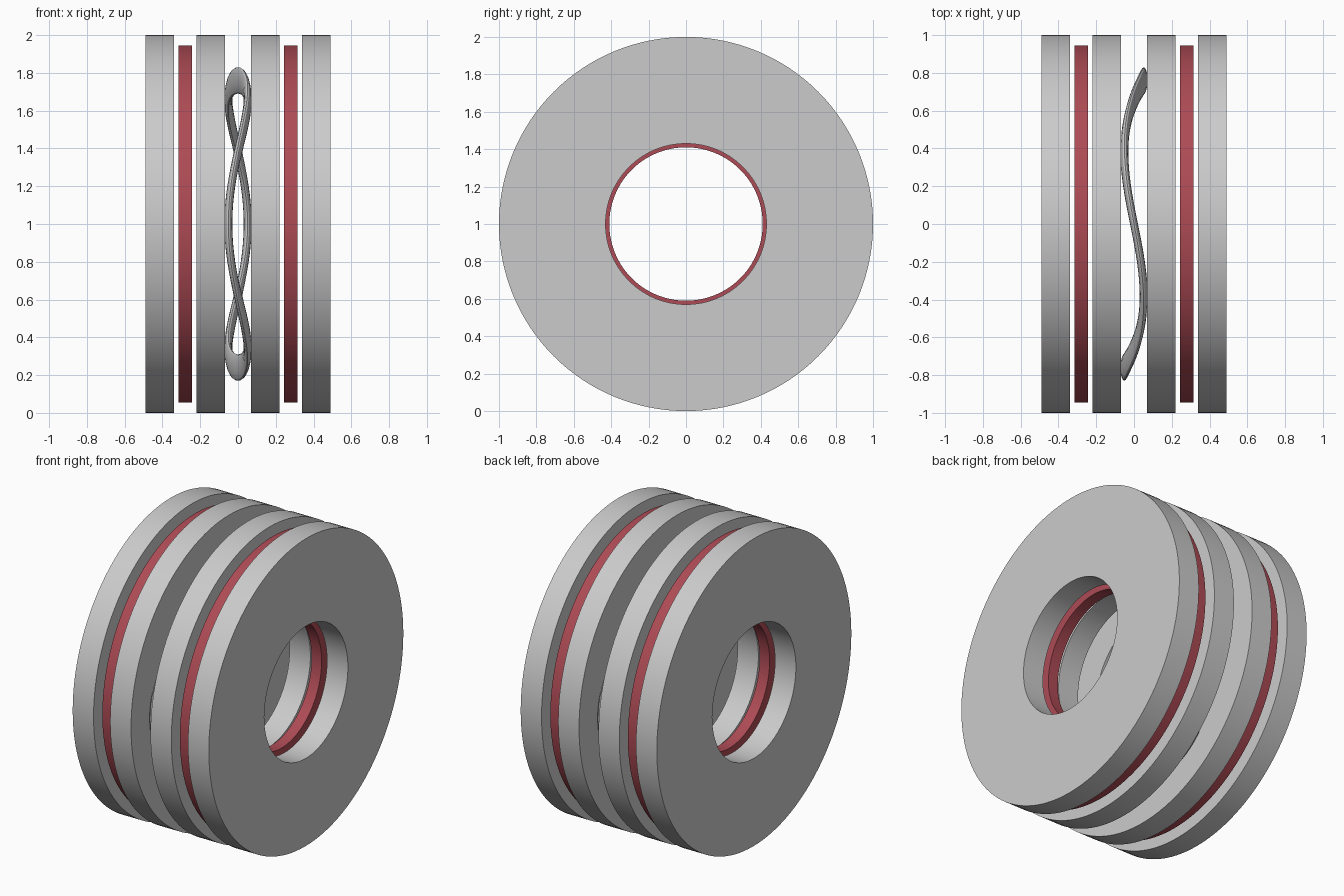
import bpy, bmesh
from math import sin, cos, pi, radians

if "Cube" in bpy.data.objects:
    bpy.data.objects.remove(bpy.data.objects["Cube"])


def swept_ring(name, section, segments, wave=0.0, color=None):
    """Sweep an (x, radius) section around the x axis, optionally waving it three times."""
    bm = bmesh.new()
    loops = []
    for i in range(segments):
        a = 2 * pi * i / segments
        shift = wave * cos(3 * a)
        loops.append([bm.verts.new((x + shift, r * cos(a), 1 + r * sin(a)))
                      for x, r in section])
    n = len(section)
    for i in range(segments):
        p, q = loops[i], loops[(i + 1) % segments]
        for j in range(n):
            k = (j + 1) % n
            bm.faces.new((p[j], p[k], q[k], q[j]))
    bmesh.ops.recalc_face_normals(bm, faces=bm.faces)
    mesh = bpy.data.meshes.new(name)
    bm.to_mesh(mesh)
    bm.free()
    obj = bpy.data.objects.new(name, mesh)
    bpy.context.collection.objects.link(obj)
    if color:
        mat = bpy.data.materials.new(name + "_paint")
        mat.diffuse_color = color
        mat.use_nodes = True
        mat.node_tree.nodes["Principled BSDF"].inputs["Base Color"].default_value = mat.diffuse_color
        mesh.materials.append(mat)
    bpy.context.view_layer.objects.active = obj
    obj.select_set(True)
    bpy.ops.object.shade_smooth_by_angle(angle=radians(30))
    obj.select_set(False)
    return obj


def box(cx, width, r_in, r_out):
    h = width / 2
    return [(cx - h, r_in), (cx + h, r_in), (cx + h, r_out), (cx - h, r_out)]


# Steel discs and red friction rings, mirrored about the middle
for side, label in ((-1, "left"), (1, "right")):
    swept_ring(f"outer_disc_{label}", box(side * 0.415, 0.15, 0.43, 1.0), 128)
    swept_ring(f"inner_disc_{label}", box(side * 0.145, 0.15, 0.43, 1.0), 128)
    swept_ring(f"friction_ring_{label}", box(side * 0.279, 0.072, 0.41, 0.945), 128,
               color=(0.42, 0.07, 0.09, 1))

# Wave spring between the inner discs, with a flattened oval section
oval = [(0.021 * cos(2 * pi * j / 16), 0.76 + 0.07 * sin(2 * pi * j / 16))
        for j in range(16)]
swept_ring("wave_spring", oval, 144, wave=0.051)
